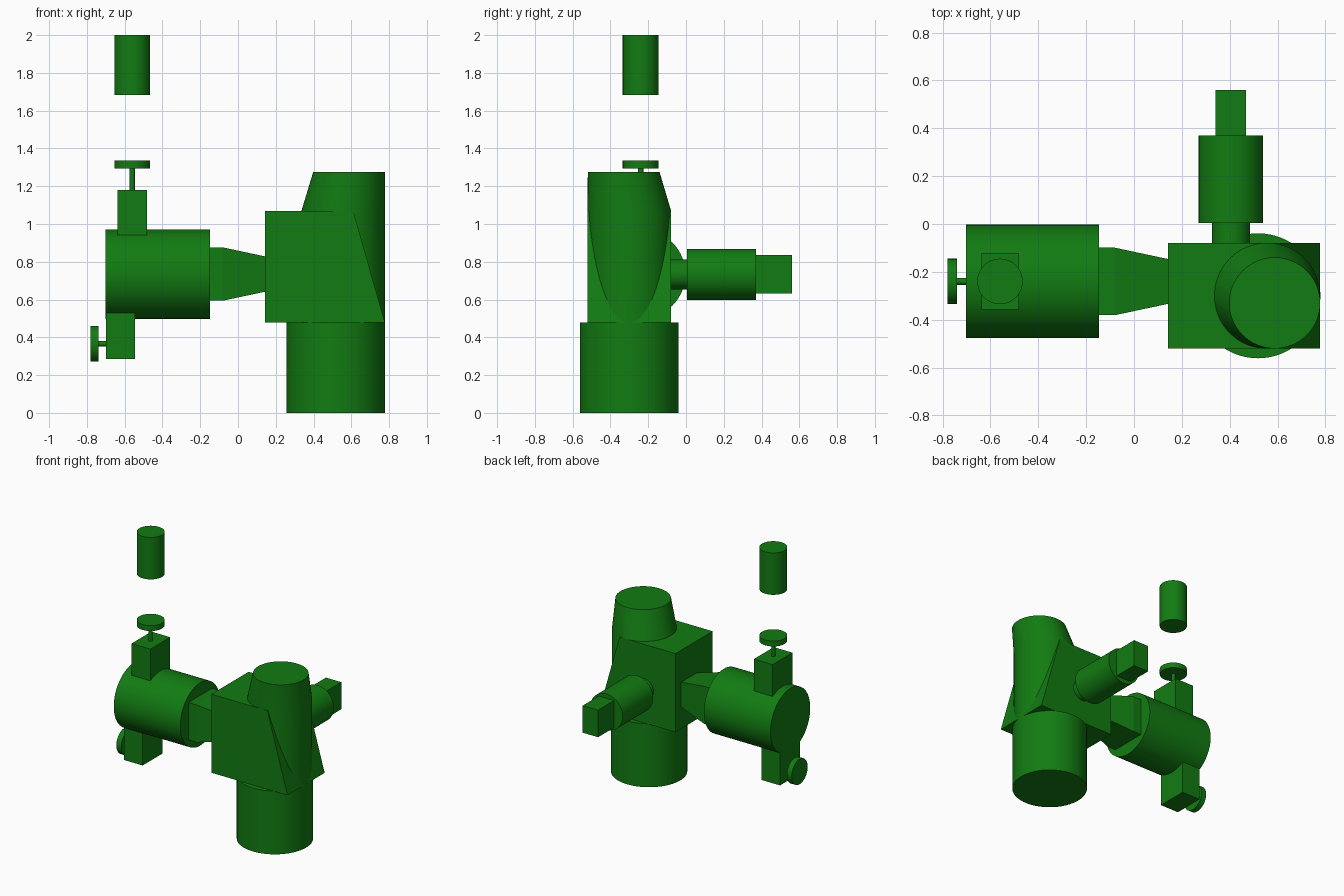
import bpy, bmesh, math
from mathutils import Vector

cube = bpy.data.objects.get("Cube")
if cube:
    bpy.data.objects.remove(cube, do_unlink=True)

green = bpy.data.materials.new("Valve green")
green.use_nodes = True
green.diffuse_color = (0.006, 0.2, 0.006, 1)
green.node_tree.nodes["Principled BSDF"].inputs["Base Color"].default_value = green.diffuse_color


def loft(name, rings, smooth=False):
    """Skin a list of equal-length point rings and cap both ends."""
    bm = bmesh.new()
    loops = [[bm.verts.new(p) for p in ring] for ring in rings]
    n = len(loops[0])
    for a, b in zip(loops, loops[1:]):
        for i in range(n):
            j = (i + 1) % n
            bm.faces.new((a[i], a[j], b[j], b[i]))
    bm.faces.new(loops[0][::-1])
    bm.faces.new(loops[-1])
    bmesh.ops.recalc_face_normals(bm, faces=bm.faces)
    mesh = bpy.data.meshes.new(name)
    bm.to_mesh(mesh)
    bm.free()
    mesh.materials.append(green)
    obj = bpy.data.objects.new(name, mesh)
    bpy.context.collection.objects.link(obj)
    if smooth:
        bpy.ops.object.select_all(action="DESELECT")
        obj.select_set(True)
        bpy.context.view_layer.objects.active = obj
        bpy.ops.object.shade_smooth_by_angle(angle=math.radians(15))
    return obj


def circle(center, r, axis="z", n=64):
    """Ring of points around a center, facing along an axis."""
    k = "xyz".index(axis)
    ring = []
    for i in range(n):
        a = math.tau * i / n
        p = Vector(center)
        p[(k + 1) % 3] += r * math.cos(a)
        p[(k + 2) % 3] += r * math.sin(a)
        ring.append(p)
    return ring


def cylinder(name, center, r, axis, start, end):
    rings = []
    for t in (start, end):
        p = Vector(center)
        p["xyz".index(axis)] = t
        rings.append(circle(p, r, axis))
    return loft(name, rings, True)


def box(name, x, y, z):
    return loft(name, [[(x[0], y[0], h), (x[1], y[0], h), (x[1], y[1], h), (x[0], y[1], h)] for h in z])


# Vertical main pipe and leaning cap
cylinder("base_pipe", (0.518, -0.30, 0), 0.261, "z", 0, 0.478)
loft("upper_pipe", [circle((0.557, -0.30, 0.478), 0.221), circle((0.557, -0.30, 1.07), 0.221),
                    circle((0.588, -0.33, 1.275), 0.19)], True)

# Housing block with one slanted side
profile = [(0.143, 0.478), (0.778, 0.478), (0.61, 1.07), (0.143, 1.07)]
loft("housing_block", [[(x, y, z) for x, z in profile] for y in (-0.521, -0.079)])

# Square reducer and side drum
cy, cz = -0.24, 0.735
loft("square_reducer", [[(x, cy + s * h, cz + t * h) for s, t in ((-1, -1), (1, -1), (1, 1), (-1, 1))]
                        for x, h in ((-0.15, 0.141), (-0.08, 0.141), (0.15, 0.092))])
cylinder("side_drum", (0, cy, cz), 0.237, "x", -0.702, -0.147)

# Upper valve: block, stem, handwheel and separate floating cylinder
box("upper_valve_block", (-0.638, -0.481), (-0.357, -0.121), (0.80, 1.18))
top = (-0.56, cy, 0)
cylinder("upper_valve_stem", top, 0.014, "z", 1.17, 1.30)
cylinder("upper_handwheel", top, 0.095, "z", 1.295, 1.336)
cylinder("floating_cylinder", top, 0.095, "z", 1.684, 2.0)

# Lower valve: block, stem and handwheel
box("lower_valve_block", (-0.70, -0.545), (-0.357, -0.121), (0.286, 0.65))
low = (0, cy, 0.366)
cylinder("lower_valve_stem", low, 0.014, "x", -0.75, -0.69)
cylinder("lower_handwheel", low, 0.095, "x", -0.78, -0.739)

# Rear branch: neck, motor body and end block
rear = (0.405, 0, 0.733)
cylinder("rear_neck", rear, 0.079, "y", -0.09, 0.01)
cylinder("rear_body", rear, 0.135, "y", 0.005, 0.37)
box("rear_end_block", (0.341, 0.469), (0.365, 0.56), (0.631, 0.835))
